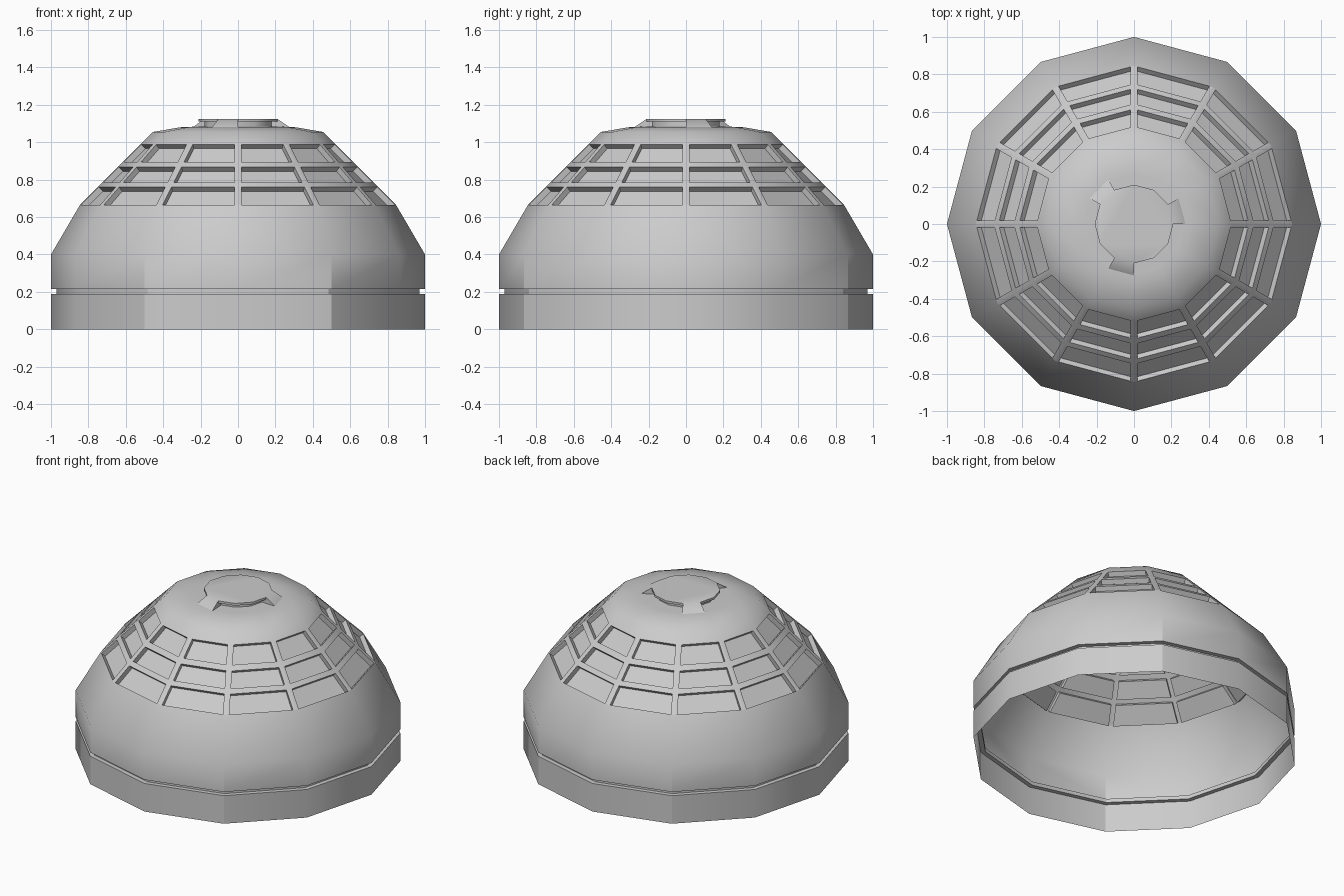
import bpy, bmesh, math
from mathutils import Vector

cube = bpy.data.objects.get("Cube")
if cube:
    bpy.data.objects.remove(cube)

SIDES = 12
STEP = math.tau / SIDES
MULLION = 0.02      # half width of the upright window bars
RECESS = 0.032      # depth of the window panes

grey = bpy.data.materials.new("plain_grey")
grey.use_nodes = True
colour = (0.6, 0.6, 0.6, 1)
grey.diffuse_color = colour
grey.node_tree.nodes["Principled BSDF"].inputs["Base Color"].default_value = colour


def corner(r, z, i):
    return Vector((r * math.cos(i * STEP), r * math.sin(i * STEP), z))


def face(bm, *points):
    return bm.faces.new([bm.verts.new(p) for p in points])


def panel(bm, low, high, i):
    """One flat side between two (radius, height) levels."""
    return face(bm, corner(*low, i), corner(*low, i + 1),
                corner(*high, i + 1), corner(*high, i))


def band(bm, profile):
    for low, high in zip(profile, profile[1:]):
        for i in range(SIDES):
            panel(bm, low, high, i)


def finish(bm, name):
    """Weld, shade smooth with sharp creases, and make the object."""
    bmesh.ops.remove_doubles(bm, verts=bm.verts, dist=0.0005)
    for f in bm.faces:
        f.smooth = True
    for e in bm.edges:
        a, b = (v.co for v in e.verts)
        upright = (a.xy - b.xy).length < 0.001
        creased = upright and abs(abs(a.x) - 0.5) < 0.02 and abs(a.y) > 0.8
        if creased or e.calc_face_angle(0) > math.radians(42):
            e.smooth = False
    mesh = bpy.data.meshes.new(name)
    bm.to_mesh(mesh)
    bm.free()
    mesh.materials.append(grey)
    bpy.context.collection.objects.link(bpy.data.objects.new(name, mesh))


# Base ring with the groove above it
bm = bmesh.new()
band(bm, [(1, 0), (1, 0.19), (0.97, 0.19), (0.97, 0.215), (1, 0.215)])
finish(bm, "base_ring")

# Dome: lower wall, window belt and shoulder
bm = bmesh.new()
band(bm, [(1, 0.215), (1, 0.4), (0.845, 0.665)])

levels = [(0.845, 0.665), (0.75, 0.76), (0.725, 0.785), (0.643, 0.867),
          (0.615, 0.895), (0.522, 0.988), (0.455, 1.055)]
panes = []
for row, (low, high) in enumerate(zip(levels, levels[1:])):
    for i in range(SIDES):
        if row % 2:             # horizontal bar between window rows
            panel(bm, low, high, i)
            continue
        a, b = corner(*low, i), corner(*low, i + 1)
        d, c = corner(*high, i), corner(*high, i + 1)
        side = (b - a).normalized() * MULLION
        face(bm, a, a + side, d + side, d)
        face(bm, b - side, b, c, c - side)
        panes.append(face(bm, a + side, b - side, c - side, d + side))

# Sink each pane behind its frame
for f in bmesh.ops.extrude_discrete_faces(bm, faces=panes)["faces"]:
    f.normal_update()
    bmesh.ops.translate(bm, verts=f.verts, vec=f.normal * -RECESS)

band(bm, [(0.455, 1.055), (0.31, 1.08), (0.275, 1.082)])
finish(bm, "dome_shell")

# Roof cap: three vents of three sides each, with solid ramps between
bm = bmesh.new()
foot, wall_low, wall_high = (0.275, 1.082), (0.18, 1.085), (0.18, 1.11)
lip, rim = (0.21, 1.11), (0.21, 1.125)
for i in range(SIDES):
    if i % 4 == 0:
        panel(bm, foot, rim, i)
        for j in (i, i + 1):
            face(bm, *(corner(*p, j) for p in (foot, wall_low, wall_high, lip, rim)))
    else:
        for low, high in ((foot, wall_low), (wall_low, wall_high),
                          (wall_high, lip), (lip, rim)):
            panel(bm, low, high, i)
face(bm, *(corner(*rim, i) for i in range(SIDES)))
finish(bm, "roof_cap")
